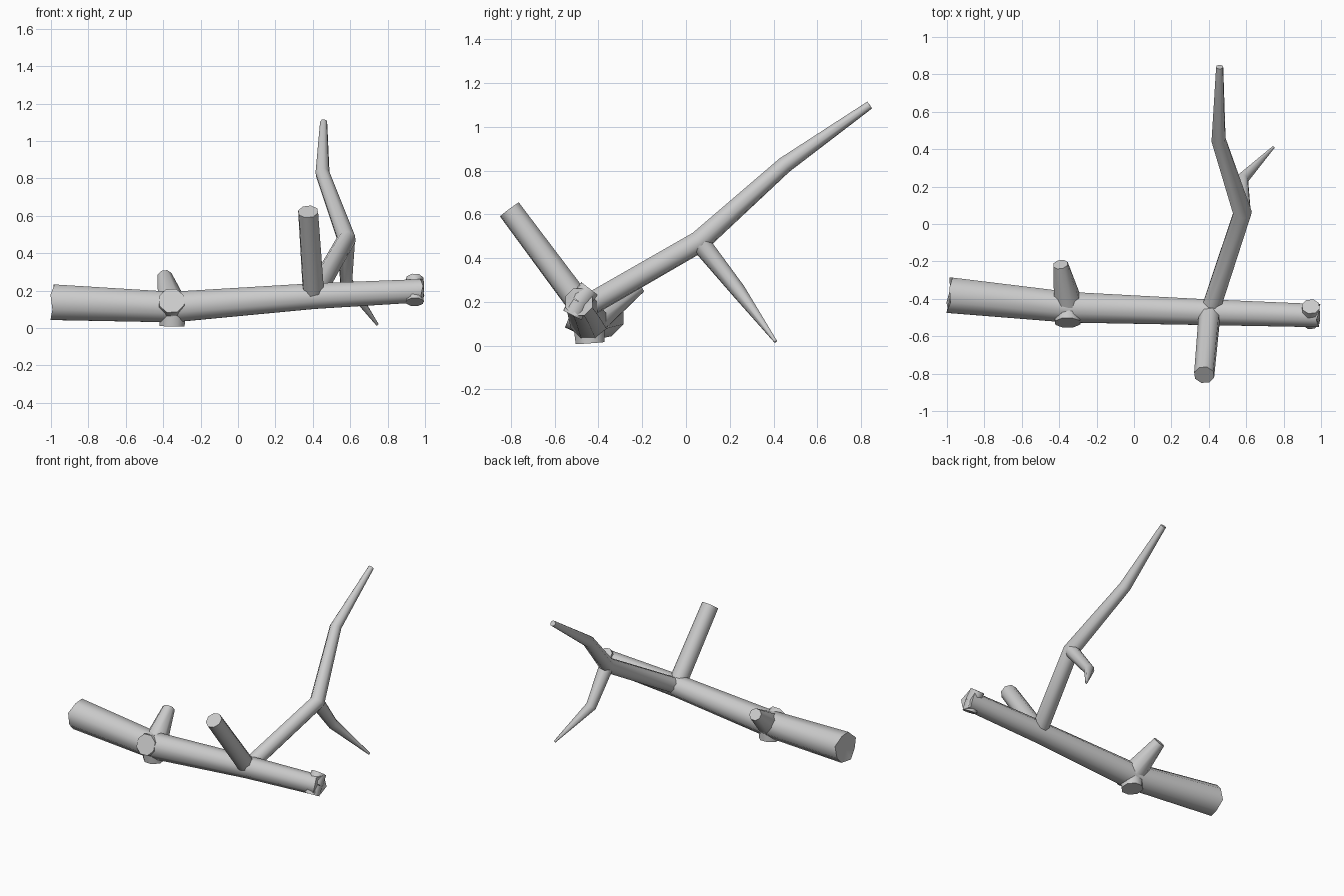
import bpy, bmesh, math
from mathutils import Vector

if "Cube" in bpy.data.objects:
    bpy.data.objects.remove(bpy.data.objects["Cube"])

SIDES = 8


def limb(name, points, jag=0.0):
    """Tapered tube through (x, y, z, radius) points; jag gives splintered ends."""
    pos = [Vector(p[:3]) for p in points]
    last = len(pos) - 1
    bm = bmesh.new()
    rings, side = [], None
    for i, p in enumerate(pos):
        before = (p - pos[max(i - 1, 0)]).normalized()
        after = (pos[min(i + 1, last)] - p).normalized()
        axis = (before + after).normalized()
        if side is None:
            side = axis.orthogonal().normalized()
        side = (side - axis * side.dot(axis)).normalized()
        up = axis.cross(side)
        ring = []
        for k in range(SIDES):
            a = 2 * math.pi * (k + 0.5) / SIDES
            v = p + (side * math.cos(a) + up * math.sin(a)) * points[i][3] * 1.03
            if i in (0, last) and k % 2:
                v += axis * (jag if i == 0 else -jag)
            ring.append(bm.verts.new(v))
        rings.append(ring)
    for a, b in zip(rings, rings[1:]):
        for k in range(SIDES):
            n = (k + 1) % SIDES
            bm.faces.new((a[k], a[n], b[n], b[k]))
    # end caps, fanned from a centre when splintered
    for ring, i, s in ((rings[0][::-1], 0, 1), (rings[-1], last, -1)):
        if jag:
            d = (pos[1] - pos[0]) if i == 0 else (pos[-1] - pos[-2])
            c = bm.verts.new(pos[i] + d.normalized() * jag * s)
            for k in range(SIDES):
                bm.faces.new((ring[k], ring[(k + 1) % SIDES], c))
        else:
            bm.faces.new(ring)
    bmesh.ops.recalc_face_normals(bm, faces=bm.faces[:])
    me = bpy.data.meshes.new(name)
    bm.to_mesh(me)
    bm.free()
    ob = bpy.data.objects.new(name, me)
    bpy.context.collection.objects.link(ob)
    bpy.ops.object.select_all(action='DESELECT')
    ob.select_set(True)
    bpy.context.view_layer.objects.active = ob
    bpy.ops.object.shade_smooth_by_angle(angle=math.radians(50))
    return ob


# main log
limb("log", [(-0.995, -0.38, 0.138, 0.10), (-0.35, -0.445, 0.112, 0.086),
             (0.40, -0.472, 0.170, 0.072), (0.993, -0.49, 0.20, 0.065)], jag=0.014)

# sawn-off knots around the thick part of the log
limb("front_knot", [(-0.355, -0.44, 0.11, 0.075), (-0.355, -0.528, 0.146, 0.070)])
limb("bottom_knot", [(-0.35, -0.445, 0.11, 0.075), (-0.352, -0.438, 0.012, 0.070)])
limb("back_stub", [(-0.352, -0.43, 0.12, 0.078), (-0.393, -0.216, 0.277, 0.040)])

# small knots near the thin end
limb("upper_end_knot", [(0.945, -0.488, 0.20, 0.05), (0.945, -0.441, 0.261, 0.048)])
limb("lower_end_knot", [(0.945, -0.488, 0.20, 0.05), (0.945, -0.520, 0.139, 0.048)])

# cut branch leaning to the front
limb("cut_branch", [(0.405, -0.47, 0.17, 0.058), (0.375, -0.807, 0.622, 0.054)])

# long bent branch and its twig
limb("long_branch", [(0.405, -0.47, 0.17, 0.052), (0.58, 0.06, 0.475, 0.050),
                     (0.452, 0.45, 0.825, 0.038), (0.458, 0.84, 1.10, 0.019)])
limb("twig", [(0.58, 0.06, 0.475, 0.046), (0.578, 0.24, 0.25, 0.034),
              (0.745, 0.41, 0.018, 0.007)])
